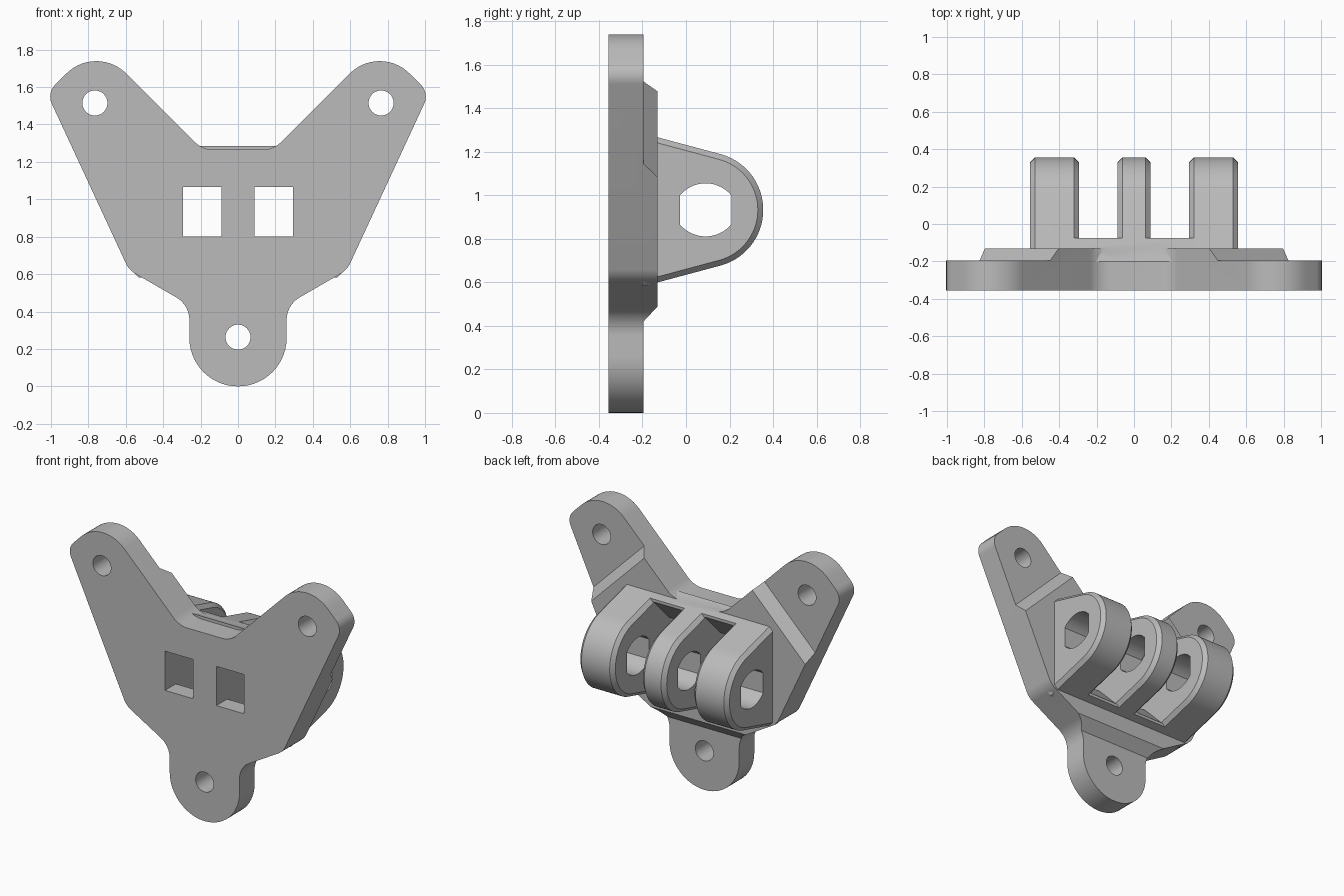
import bpy, bmesh, math
from mathutils import Vector

if "Cube" in bpy.data.objects:
    bpy.data.objects.remove(bpy.data.objects["Cube"])

grey = bpy.data.materials.new("plain_grey")
grey.use_nodes = True
grey.diffuse_color = (0.5, 0.5, 0.5, 1)
grey.node_tree.nodes["Principled BSDF"].inputs["Base Color"].default_value = (0.5, 0.5, 0.5, 1)


def rounded(corners, steps=14):
    """Closed outline from (u, v, radius) corners."""
    out = []
    n = len(corners)
    for i, (u, v, r) in enumerate(corners):
        p = Vector((u, v))
        if r == 0:
            out.append(p)
            continue
        a = (Vector(corners[i - 1][:2]) - p).normalized()
        b = (Vector(corners[(i + 1) % n][:2]) - p).normalized()
        half = a.angle(b) / 2
        c = p + (a + b).normalized() * (r / math.sin(half))
        t = r / math.tan(half)
        s, e = p + a * t - c, p + b * t - c
        sweep = s.angle(e)
        for k in range(steps + 1):
            f = k / steps
            out.append(c + (s * math.sin((1 - f) * sweep) + e * math.sin(f * sweep)) / math.sin(sweep))
    return out


def loft(name, sections, place):
    """Solid through equal-length outlines: sections = [(depth, outline)]."""
    bm = bmesh.new()
    rings = [[bm.verts.new(place(p[0], p[1], d)) for p in pts] for d, pts in sections]
    n = len(rings[0])
    for lo, hi in zip(rings, rings[1:]):
        for i in range(n):
            j = (i + 1) % n
            bm.faces.new((lo[i], lo[j], hi[j], hi[i]))
    bm.faces.new(rings[0])
    bm.faces.new(rings[-1])
    bmesh.ops.recalc_face_normals(bm, faces=bm.faces)
    mesh = bpy.data.meshes.new(name)
    bm.to_mesh(mesh)
    bm.free()
    mesh.materials.append(grey)
    ob = bpy.data.objects.new(name, mesh)
    bpy.context.collection.objects.link(ob)
    return ob


def prism(name, pts, lo, hi, place):
    return loft(name, [(lo, pts), (hi, pts)], place)


def boolean(ob, other, operation):
    other.hide_render = True
    mod = ob.modifiers.new("bool", "BOOLEAN")
    mod.operation, mod.solver, mod.object = operation, "EXACT", other
    bpy.context.view_layer.objects.active = ob
    bpy.ops.object.modifier_apply(modifier=mod.name)
    bpy.data.objects.remove(other)


def along_y(u, v, d):
    return (u, d, v)


def along_x(u, v, d):
    return (d, u, v)


def circle(u, v, r, n=40):
    return [(u + r * math.cos(math.tau * k / n), v + r * math.sin(math.tau * k / n)) for k in range(n)]


FRONT, PAD, BACK = -0.355, -0.195, -0.13

# Three-armed plate
half = [(0.26, 0, 0.259), (0.26, 0.435, 0.14), (0.583, 0.622, 0.13),
        (1.022, 1.568, 0.09), (0.7575, 1.8325, 0.226), (0.19, 1.265, 0.15)]
outline = rounded(half + [(-x, z, r) for x, z, r in reversed(half)])
plate = prism("mounting_plate", outline, FRONT, BACK, along_y)

# Thinner arm ends with a sloped step
for base, top, dx, dz in ((1.393, 1.329, 1, 1), (1.393, 1.329, -1, 1), (-0.42, -0.49, 0, -1)):
    u = Vector((dx, 0, dz)).normalized()
    side = Vector((u.z, 0, -u.x))
    step = [(base, PAD), (2.5, PAD), (2.5, 0.2), (base + (top - base) * 6, PAD + (BACK - PAD) * 6)]

    def across(p, y, d, u=u, side=side):
        q = u * p + side * d
        return (q.x, y, q.z)

    # keep the cut local to its own arm
    mid = -0.0 if dx == 0 else side.dot(Vector((dx * 0.64, 0, 1.335)))
    boolean(plate, prism("step_cutter", step, mid - 0.42, mid + 0.42, across), "DIFFERENCE")

# Hinge fingers with chamfered edges
PY, PZ, R, C = 0.09, 0.933, 0.265, 0.025


def finger_profile(r):
    slope = math.radians(15)
    start = -0.2
    edge = r / math.cos(slope) + (PY - start) * math.tan(slope)
    steps = 36
    a = math.pi / 2 - slope
    arc = [(PY + r * math.cos(-a + 2 * a * k / steps), PZ + r * math.sin(-a + 2 * a * k / steps))
           for k in range(steps + 1)]
    return [(start, PZ - edge)] + arc + [(start, PZ + edge)]


full, inset = finger_profile(R), finger_profile(R - C)
spans = ((-0.555, -0.295), (-0.0875, 0.0875), (0.295, 0.555))

# Solid web joining the fingers
edge = [p for p in (full[0], full[-1])]
drop = 0.125 * math.tan(math.radians(15))
web = [edge[0], (-0.075, edge[0][1] + drop), (-0.075, edge[1][1] - drop), edge[1]]
boolean(plate, prism("web", web, -0.4, 0.4, along_x), "UNION")

# Windows that flare out into the slots between fingers
slot = [(-0.6, -0.132), (-0.24, -0.132), (-0.04, -0.335), (0.6, -0.335),
        (0.6, 0.335), (-0.04, 0.335), (-0.24, 0.132), (-0.6, 0.132)]
slot = [(y, PZ + z) for y, z in slot]
for lo, hi in ((-0.295, -0.0875), (0.0875, 0.295)):
    boolean(plate, prism("slot_cutter", slot, lo, hi, along_x), "DIFFERENCE")

# Pin hole: round above and below, flat at the sides
arc = [(0.118 * (1 - k / 8), math.sqrt(0.154 ** 2 - (0.118 * (1 - k / 8)) ** 2) - 0.032) for k in range(17)]
hole = [(PY + y, PZ + z) for y, z in arc] + [(PY - y, PZ - z) for y, z in arc]

for lo, hi in spans:
    finger = loft("finger", [(lo, inset), (lo + C, full), (hi - C, full), (hi, inset)], along_x)
    boolean(finger, prism("pin_cutter", hole, lo - 0.02, hi + 0.02, along_x), "DIFFERENCE")
    boolean(plate, finger, "UNION")

# Screw holes
for x, z in ((-0.765, 1.515), (0.765, 1.515), (0, 0.263)):
    boolean(plate, prism("screw_cutter", circle(x, z, 0.067), -0.5, 0, along_y), "DIFFERENCE")

plate.name = "hinge_bracket"
bpy.ops.object.select_all(action="DESELECT")
plate.select_set(True)
bpy.context.view_layer.objects.active = plate
bpy.ops.object.shade_smooth_by_angle(angle=math.radians(22))
